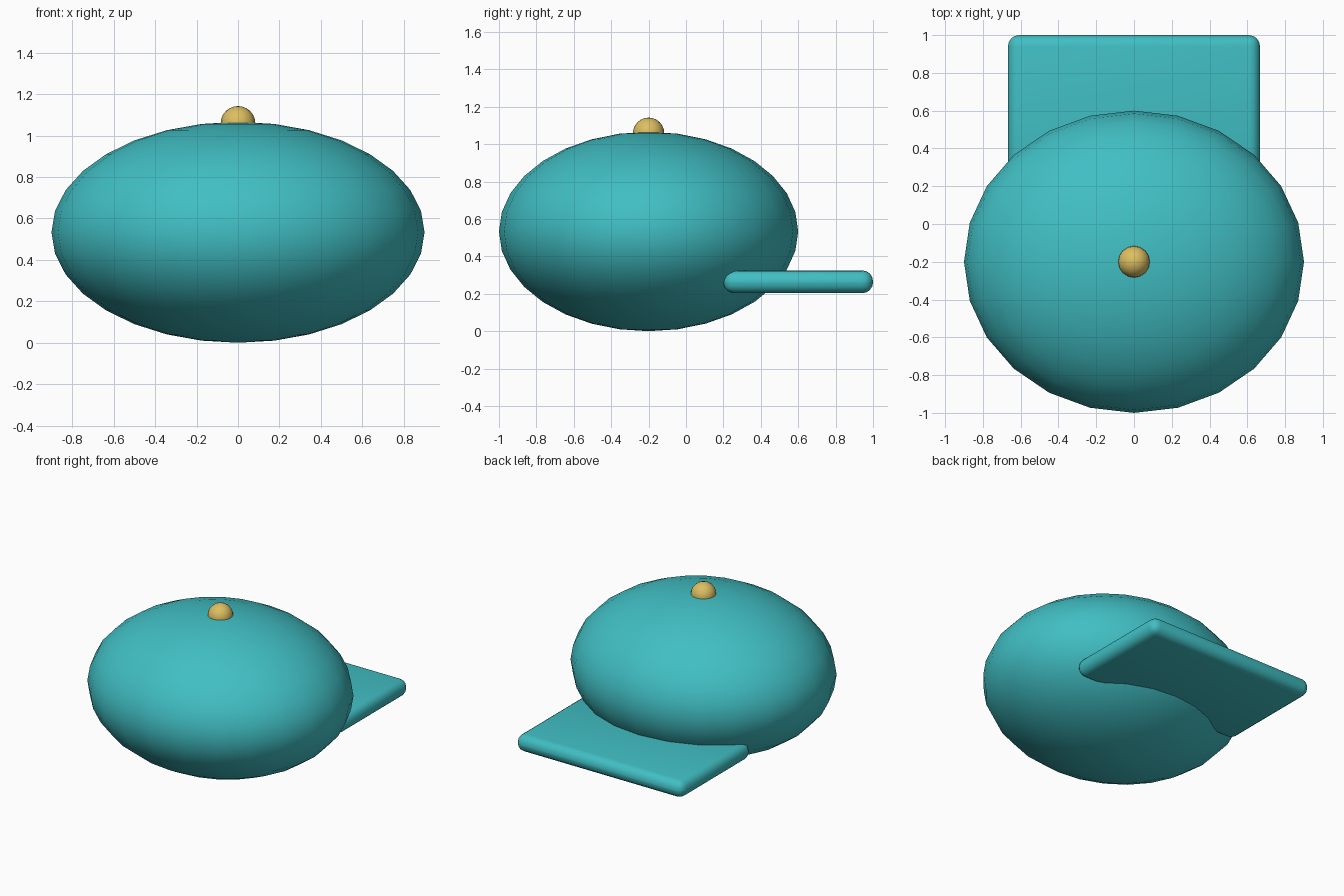
import bpy
import math

cube = bpy.data.objects.get("Cube")
if cube:
    bpy.data.objects.remove(cube, do_unlink=True)


def make_material(name, color):
    mat = bpy.data.materials.new(name)
    mat.use_nodes = True
    mat.diffuse_color = color
    mat.node_tree.nodes["Principled BSDF"].inputs["Base Color"].default_value = color
    return mat


def finish(name, mat):
    obj = bpy.context.object
    obj.name = name
    obj.data.materials.append(mat)
    bpy.ops.object.transform_apply(location=False, rotation=False, scale=True)
    return obj


def ellipsoid(name, center, radii, segments, rings, mat):
    bpy.ops.mesh.primitive_uv_sphere_add(
        segments=segments, ring_count=rings, radius=1, location=center)
    bpy.context.object.scale = radii
    obj = finish(name, mat)
    bpy.ops.object.shade_smooth()
    return obj


teal = make_material("teal cloth", (0.052, 0.52, 0.55, 1))
gold = make_material("gold button", (0.72, 0.52, 0.12, 1))

# Rounded crown and the button on top
ellipsoid("crown", (0, -0.2, 0.533), (0.9, 0.8, 0.533), 24, 16, teal)
ellipsoid("top_button", (0, -0.2, 1.058), (0.084, 0.084, 0.084), 16, 12, gold)

# Flat brim with rounded edges, running into the crown
bpy.ops.mesh.primitive_cube_add(size=1, location=(0, 0.6, 0.264))
bpy.context.object.scale = (1.334, 0.8, 0.122)
brim = finish("brim", teal)
bevel = brim.modifiers.new("rounded_edges", 'BEVEL')
bevel.width = 0.058
bevel.segments = 4
bpy.ops.object.modifier_apply(modifier=bevel.name)
bpy.ops.object.shade_smooth_by_angle(angle=math.radians(30))
